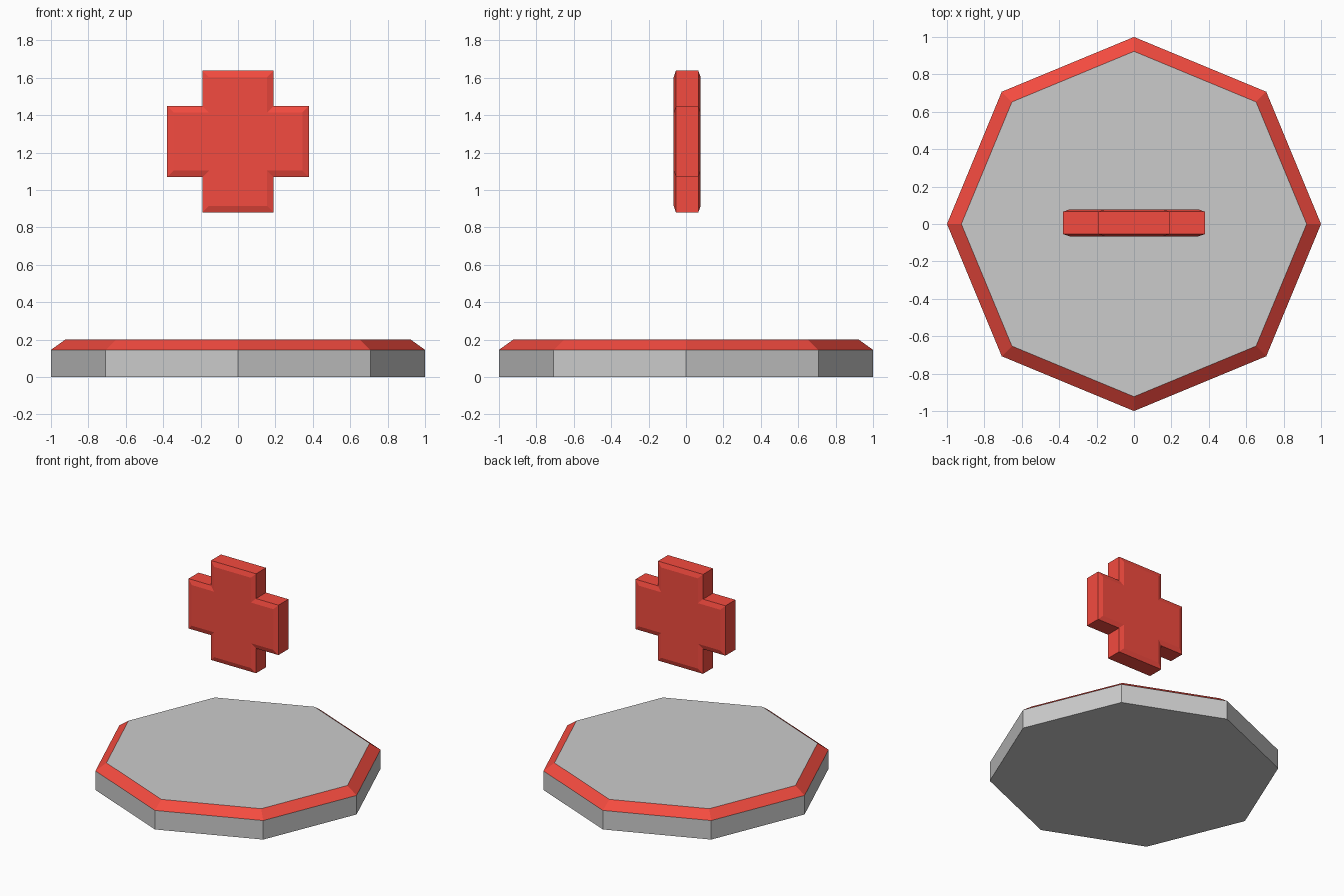
import bpy
import math

if "Cube" in bpy.data.objects:
    bpy.data.objects.remove(bpy.data.objects["Cube"])

red = bpy.data.materials.new("red")
red.diffuse_color = (0.9, 0.07, 0.05, 1)
red.use_nodes = True
red.node_tree.nodes["Principled BSDF"].inputs["Base Color"].default_value = red.diffuse_color


def loft(name, loops):
    """Closed solid through a stack of matching vertex loops."""
    n = len(loops[0])
    verts = [v for loop in loops for v in loop]
    faces = [tuple(reversed(range(n)))]
    for k in range(len(loops) - 1):
        a, b = k * n, (k + 1) * n
        faces += [(a + i, a + (i + 1) % n, b + (i + 1) % n, b + i) for i in range(n)]
    faces.append(tuple(range(len(verts) - n, len(verts))))
    mesh = bpy.data.meshes.new(name)
    mesh.from_pydata(verts, [], faces)
    mesh.update()
    obj = bpy.data.objects.new(name, mesh)
    bpy.context.collection.objects.link(obj)
    return obj


def octagon(r, z):
    return [(r * math.cos(i * math.pi / 4), r * math.sin(i * math.pi / 4), z)
            for i in range(8)]


def cross(inset, y):
    a, b = 0.19 - inset, 0.379 - inset   # arm half-width, arm reach
    quarter = [(b, a), (a, a), (a, b)]
    pts = []
    for _ in range(4):
        pts += quarter
        quarter = [(-z, x) for x, z in quarter]
    return [(x, y, 1.259 + z) for x, z in pts]


# Octagonal pad with a red chamfered rim
base = loft("base_pad", [octagon(1, 0), octagon(1, 0.145), octagon(0.923, 0.2)])
base.data.materials.append(None)
base.data.materials.append(red)
for face in base.data.polygons:
    if 0.1 < face.normal.z < 0.99:
        face.material_index = 1

# Floating cross with shallow bevels front and back (lofted from back to front)
cy = 0.006
emblem = loft("floating_cross", [cross(0.035, cy + 0.072), cross(0, cy + 0.06),
                                 cross(0, cy - 0.06), cross(0.035, cy - 0.072)])
emblem.data.materials.append(red)
